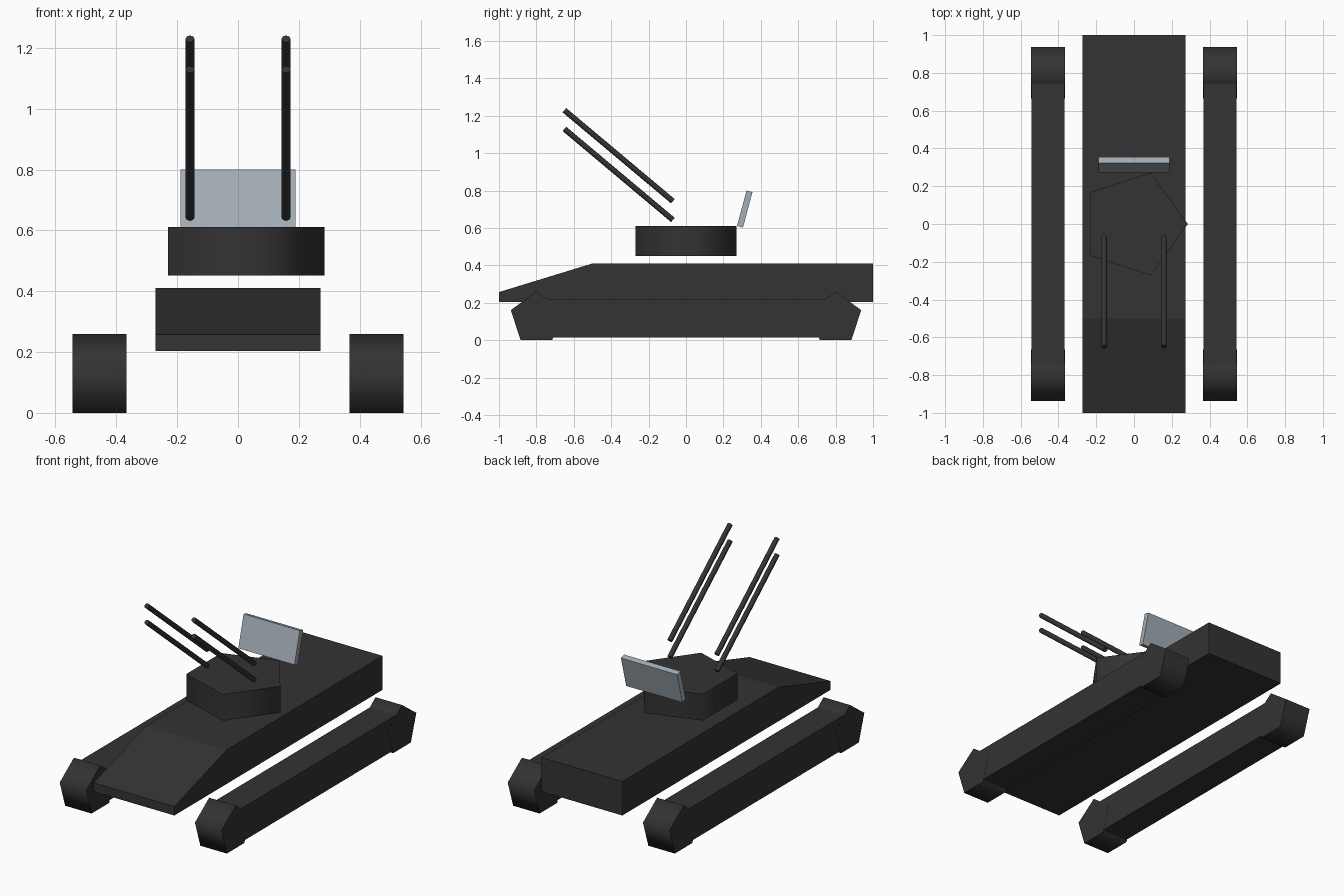
import bpy, bmesh
from math import radians, sin, cos, tau
from mathutils import Vector, Matrix

cube = bpy.data.objects.get("Cube")
if cube:
    bpy.data.objects.remove(cube, do_unlink=True)


def material(name, color):
    m = bpy.data.materials.new(name)
    m.use_nodes = True
    m.diffuse_color = color
    m.node_tree.nodes["Principled BSDF"].inputs["Base Color"].default_value = color
    return m


DARK = material("charcoal", (0.033, 0.033, 0.033, 1))
GREY = material("blue_grey", (0.37, 0.42, 0.47, 1))


def polygon(sides, radius, start=0.0, center=(0, 0)):
    return [(center[0] + radius * cos(start + tau * i / sides),
             center[1] + radius * sin(start + tau * i / sides)) for i in range(sides)]


def prism(name, profile, depth, mat, matrix, smooth=False):
    """Extrude a 2D profile along local z, centred, then place it."""
    bm = bmesh.new()
    face = bm.faces.new([bm.verts.new((u, v, -depth / 2)) for u, v in profile])
    new = bmesh.ops.extrude_face_region(bm, geom=[face])["geom"]
    bmesh.ops.translate(bm, vec=(0, 0, depth),
                        verts=[g for g in new if isinstance(g, bmesh.types.BMVert)])
    bmesh.ops.recalc_face_normals(bm, faces=bm.faces)
    bm.transform(matrix)
    mesh = bpy.data.meshes.new(name)
    bm.to_mesh(mesh)
    bm.free()
    mesh.materials.append(mat)
    obj = bpy.data.objects.new(name, mesh)
    bpy.context.collection.objects.link(obj)
    if smooth:
        bpy.ops.object.select_all(action='DESELECT')
        obj.select_set(True)
        bpy.context.view_layer.objects.active = obj
        bpy.ops.object.shade_smooth_by_angle(angle=radians(80))
    return obj


def rect(w, h):
    return [(-w / 2, -h / 2), (w / 2, -h / 2), (w / 2, h / 2), (-w / 2, h / 2)]


# Profile (y, z) swept along x
SIDE = Matrix(((0, 0, 1, 0), (1, 0, 0, 0), (0, 1, 0, 0), (0, 0, 0, 1)))

# Hull with sloped nose
prism("hull", [(-1, 0.203), (1, 0.203), (1, 0.41), (-0.5, 0.41), (-1, 0.257)],
      0.544, DARK, SIDE)

# Tracks: a long body with a five-sided wheel at each end
for side, sx in (("left", 1), ("right", -1)):
    place = Matrix.Translation((sx * 0.455, 0, 0)) @ SIDE
    prism(side + "_track_body", [(-0.8, 0.015), (0.8, 0.015), (0.8, 0.22), (-0.8, 0.22)],
          0.176, DARK, place)
    for end, y in (("front", -0.8), ("rear", 0.8)):
        prism(f"{side}_{end}_wheel", polygon(5, 0.1437, tau / 4, (y, 0.1163)),
              0.178, DARK, place, True)

# Five-sided turret
prism("turret", polygon(5, 0.285), 0.16, DARK, Matrix.Translation((0, 0, 0.531)), True)

# Two pairs of raised gun barrels
aim = Matrix.Rotation(radians(50), 4, 'X')
for side, x in (("left", 0.158), ("right", -0.158)):
    for level, z in (("upper", 0.986), ("lower", 0.886)):
        prism(f"{side}_{level}_barrel", polygon(8, 0.015), 0.757, DARK,
              Matrix.Translation((x, -0.36, z)) @ aim, True)

# Tilted radar panel behind the turret
prism("radar_panel", rect(0.378, 0.033), 0.196, GREY,
      Matrix.Translation((0, 0.314, 0.701)) @ Matrix.Rotation(radians(-15), 4, 'X'))
